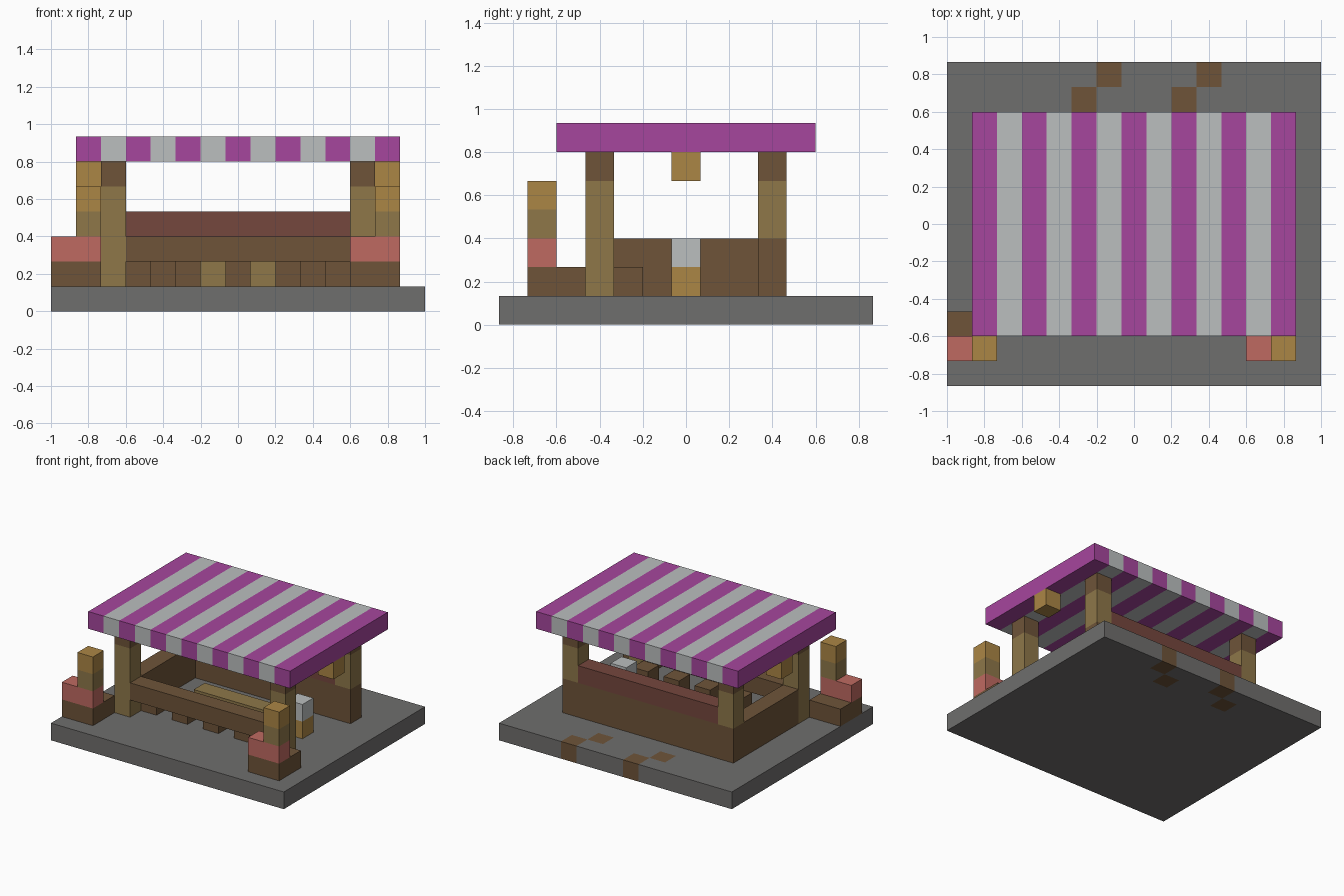
import bpy, bmesh
from mathutils import Vector

U = 2 / 15                           # edge of one block
ORIGIN = Vector((-1, -6.5 * U, 0))   # corner of the block lattice

if "Cube" in bpy.data.objects:
    bpy.data.objects.remove(bpy.data.objects["Cube"], do_unlink=True)


def linear(c):
    c /= 255
    return c / 12.92 if c <= 0.04045 else ((c + 0.055) / 1.055) ** 2.4


def material(name, r, g, b):
    mat = bpy.data.materials.new(name)
    mat.use_nodes = True
    colour = (linear(r), linear(g), linear(b), 1)
    mat.diffuse_color = colour
    mat.node_tree.nodes["Principled BSDF"].inputs["Base Color"].default_value = colour
    return mat


STONE = material("stone_grey", 111, 110, 109)
BROWN = material("dark_wood", 110, 84, 57)
WOOD = material("light_wood", 142, 119, 73)
GOLD = material("golden_yellow", 171, 134, 69)
PINK = material("pink", 191, 106, 97)
RED = material("red_brown", 117, 71, 61)
PURPLE = material("purple", 166, 70, 157)
WHITE = material("pale_grey", 187, 191, 191)


def block(name, mats, start, size=(1, 1, 1), rule=None, cuts=((), ())):
    """Box on the block lattice, optionally cut along x and y and coloured by rule(i, j)."""
    bm = bmesh.new()
    bmesh.ops.create_cube(bm, size=1)
    for v in bm.verts:
        v.co = Vector(s + (c + 0.5) * d for s, c, d in zip(start, v.co, size))
    for axis, positions in enumerate(cuts):
        normal = Vector((axis == 0, axis == 1, 0))
        for p in positions:
            bmesh.ops.bisect_plane(bm, geom=bm.verts[:] + bm.edges[:] + bm.faces[:],
                                   plane_co=normal * p, plane_no=normal)
    if rule:
        for f in bm.faces:
            c = f.calc_center_median()
            i = min(int(c.x), start[0] + size[0] - 1)
            j = min(int(c.y), start[1] + size[1] - 1)
            f.material_index = rule(i, j)
    for v in bm.verts:
        v.co = ORIGIN + v.co * U
    mesh = bpy.data.meshes.new(name)
    bm.to_mesh(mesh)
    bm.free()
    for m in mats:
        mesh.materials.append(m)
    obj = bpy.data.objects.new(name, mesh)
    bpy.context.collection.objects.link(obj)
    return obj


# Ground slab with earth patches behind the stall
PATCHES = {(5, 11), (6, 12), (9, 11), (10, 12)}
block("ground_slab", [STONE, BROWN], (0, 0, 0), (15, 13, 1),
      lambda i, j: int((i, j) in PATCHES), ((5, 6, 7, 9, 10, 11), (11, 12)))

# Striped canopy
block("canopy", [PURPLE, WHITE], (1, 2, 6), (13, 9, 1),
      lambda i, j: (i + 1) % 2, (range(2, 14), ()))

# Corner posts with dark caps, hanging lanterns
for side, i in (("right", 2), ("left", 12)):
    block("front_post_" + side, [WOOD], (i, 3, 1), (1, 1, 4))
    block("back_post_" + side, [WOOD], (i, 9, 3), (1, 1, 2))
    for end, j in (("front", 3), ("back", 9)):
        block(f"{end}_post_cap_{side}", [BROWN], (i, j, 5))
for side, i in (("right", 1), ("left", 13)):
    block("lantern_" + side, [GOLD], (i, 6, 5))

# Walls
block("back_wall", [BROWN], (2, 9, 1), (11, 1, 2))
block("back_wall_rail", [RED], (3, 9, 3), (9, 1, 1))
block("side_wall", [BROWN], (2, 4, 1), (1, 5, 2))

# Counter and the stools behind it
block("counter", [BROWN], (3, 3, 2), (9, 1, 1))
for n, i in enumerate(range(3, 12, 2)):
    block(f"stool_{n + 1}", [BROWN], (i, 4, 1))

# Inner table and the pale box on its stand
block("table", [WOOD], (5, 6, 1), (5, 1, 1))
block("box_stand", [GOLD], (11, 6, 1))
block("pale_box", [WHITE], (11, 6, 2))

# Display crates with lamp posts in front
for side, i, lamp in (("right", 0, 1), ("left", 12, 13)):
    block("crate_" + side, [BROWN], (i, 1, 1), (2, 2, 1))
    block("crate_goods_" + side, [PINK], (i, 1, 2), (2, 1, 1))
    block("lamp_post_" + side, [WOOD], (lamp, 1, 3))
    block("lamp_" + side, [GOLD], (lamp, 1, 4))
